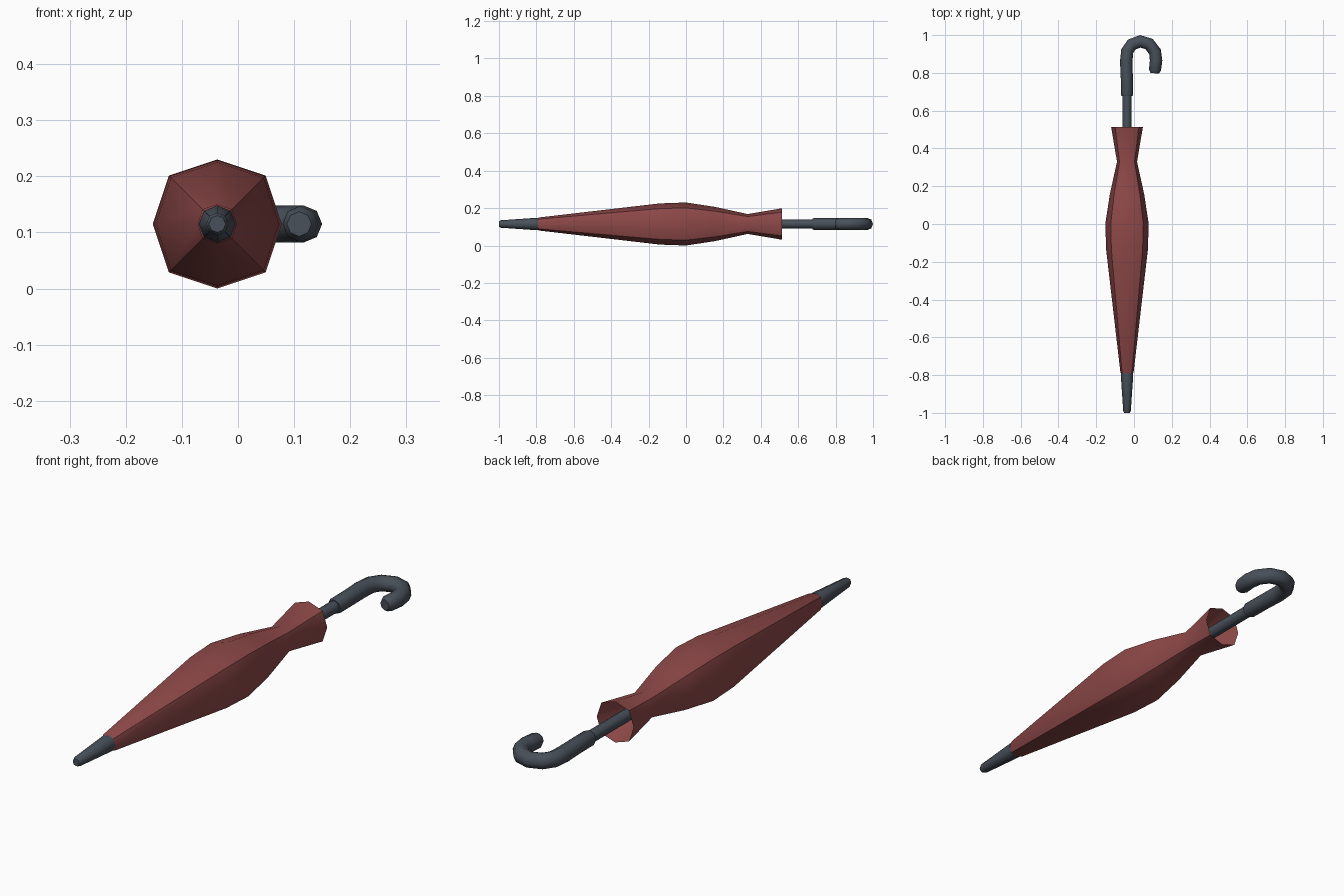
import bpy, bmesh, math
from mathutils import Vector

if "Cube" in bpy.data.objects:
    bpy.data.objects.remove(bpy.data.objects["Cube"])

CX, CZ = -0.037, 0.115   # shaft axis, runs along y


def material(name, rgb):
    m = bpy.data.materials.new(name)
    m.diffuse_color = (*rgb, 1)
    m.use_nodes = True
    m.node_tree.nodes["Principled BSDF"].inputs["Base Color"].default_value = m.diffuse_color
    return m


def loft(name, rings, mat, corner=1.0, sharp=45):
    """Skin 8-sided rings (x, y, radius, heading); corner scales the diagonal points."""
    bm = bmesh.new()
    loops = []
    for x, y, r, heading in rings:
        side = Vector((math.sin(heading), -math.cos(heading), 0))
        loop = []
        for i in range(8):
            a = i * math.pi / 4
            rr = r * (corner if i % 2 else 1)
            p = Vector((x, y, CZ)) + side * rr * math.cos(a)
            p.z += rr * math.sin(a)
            loop.append(bm.verts.new(p))
        loops.append(loop)
    for a, b in zip(loops, loops[1:]):
        for i in range(8):
            j = (i + 1) % 8
            bm.faces.new((a[i], a[j], b[j], b[i]))
    bm.faces.new(loops[0])
    bm.faces.new(loops[-1])
    bmesh.ops.recalc_face_normals(bm, faces=bm.faces[:])
    me = bpy.data.meshes.new(name)
    bm.to_mesh(me)
    bm.free()
    me.materials.append(mat)
    ob = bpy.data.objects.new(name, me)
    bpy.context.collection.objects.link(ob)
    bpy.ops.object.select_all(action='DESELECT')
    ob.select_set(True)
    bpy.context.view_layer.objects.active = ob
    bpy.ops.object.shade_smooth_by_angle(angle=math.radians(sharp))
    return ob


def straight(profile):
    return [(CX, y, r, math.pi / 2) for y, r in profile]


def along(path):
    """Rings along a path of (x, y, radius), headed along the local tangent."""
    out = []
    for i, (x, y, r) in enumerate(path):
        a, b = path[max(i - 1, 0)], path[min(i + 1, len(path) - 1)]
        out.append((x, y, r, math.atan2(b[1] - a[1], b[0] - a[0])))
    return out


red = material("red_cloth", (0.27, 0.065, 0.065))
grey = material("dark_grey", (0.065, 0.08, 0.10))

# folded canopy: outside from tip to flared rim, then back inside to the shaft
loft("canopy", straight([(-0.80, 0.026), (-0.785, 0.035), (-0.14, 0.110), (0.0, 0.115),
                         (0.157, 0.091), (0.33, 0.053), (0.513, 0.084), (0.36, 0.030)]),
     red, corner=1.06)

# tapered ferrule at the front
loft("ferrule", straight([(-0.79, 0.033), (-0.80, 0.033), (-0.99, 0.020), (-1.0, 0.015)]), grey, sharp=50)

# shaft
loft("shaft", straight([(0.33, 0.024), (0.70, 0.024)]), grey, sharp=50)

# hooked handle
loft("handle", along([(-0.037, 0.677, 0.029), (-0.037, 0.685, 0.032), (-0.038, 0.77, 0.032),
                      (-0.041, 0.86, 0.033), (-0.036, 0.915, 0.033), (-0.012, 0.950, 0.033),
                      (0.033, 0.967, 0.033), (0.080, 0.953, 0.033), (0.111, 0.912, 0.033),
                      (0.117, 0.865, 0.033), (0.111, 0.815, 0.032), (0.109, 0.798, 0.022)]),
     grey, sharp=60)
